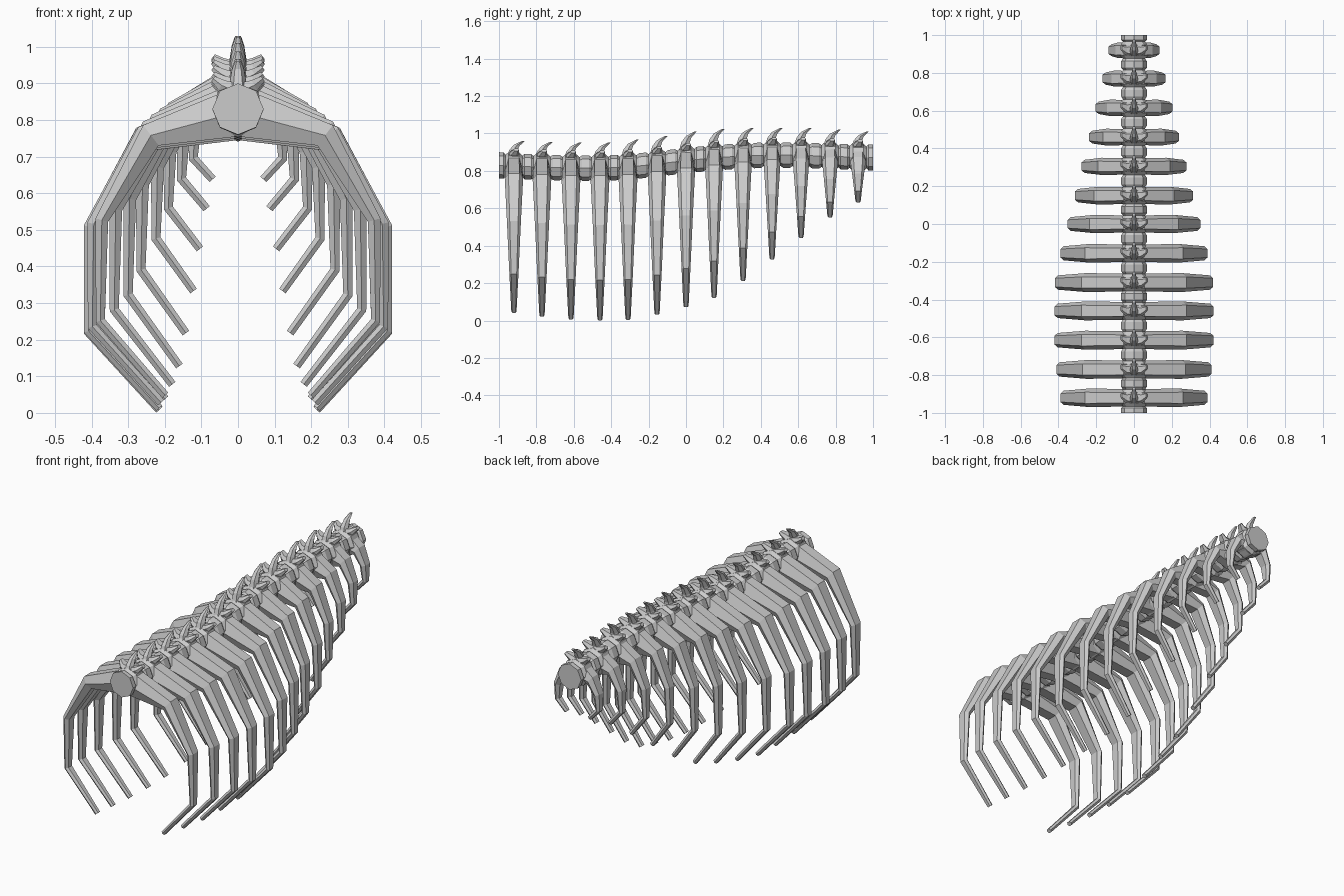
import bpy, bmesh, math
from mathutils import Vector

if "Cube" in bpy.data.objects:
    bpy.data.objects.remove(bpy.data.objects["Cube"])

# y, spine centre height, rib half width, rib tip height, spike tip height
STATIONS = [
    (-0.92, 0.825, 0.39, 0.04, 0.96), (-0.77, 0.82, 0.412, 0.02, 0.955),
    (-0.615, 0.815, 0.422, 0.005, 0.952), (-0.46, 0.815, 0.422, 0.0, 0.952),
    (-0.31, 0.82, 0.42, 0.003, 0.967), (-0.155, 0.837, 0.39, 0.03, 0.987),
    (0.0, 0.855, 0.352, 0.07, 1.01), (0.15, 0.87, 0.314, 0.12, 1.025),
    (0.305, 0.88, 0.279, 0.21, 1.03), (0.46, 0.885, 0.238, 0.325, 1.03),
    (0.615, 0.883, 0.204, 0.44, 1.03), (0.77, 0.878, 0.168, 0.55, 1.02),
    (0.92, 0.873, 0.136, 0.63, 1.01)]


def loft(name, strips):
    """Join each list of equal rings into a capped flat-shaded tube."""
    bm = bmesh.new()
    for rings in strips:
        vs = [[bm.verts.new(p) for p in r] for r in rings]
        n = len(vs[0])
        for a, b in zip(vs, vs[1:]):
            for i in range(n):
                j = (i + 1) % n
                bm.faces.new((a[i], a[j], b[j], b[i]))
        bm.faces.new(vs[0][::-1])
        bm.faces.new(vs[-1])
    bmesh.ops.recalc_face_normals(bm, faces=bm.faces[:])
    me = bpy.data.meshes.new(name)
    bm.to_mesh(me)
    bm.free()
    ob = bpy.data.objects.new(name, me)
    bpy.context.collection.objects.link(ob)
    return ob


def mirrored(rings):
    return [rings, [[Vector((-p.x, p.y, p.z)) for p in r] for r in rings]]


def limb(path, y):
    """Hexagonal rings along a path of (x, z, half width, half thickness, y shift)."""
    pts = [Vector((p[0], p[1])) for p in path]
    rings = []
    for i, (x, z, w, t, dy) in enumerate(path):
        d0 = (pts[i] - pts[max(i - 1, 0)]).normalized()
        d1 = (pts[min(i + 1, len(pts) - 1)] - pts[i]).normalized()
        d = (d0 + d1).normalized()
        n = Vector((-d.y, d.x))
        sec = [(-1, 0), (-.6, 1), (.6, 1), (1, 0), (.6, -1), (-.6, -1)]
        rings.append([Vector((x + n.x * t * b, y + dy + w * a, z + n.y * t * b)) for a, b in sec])
    return rings


# Spine: octagonal bodies, narrow necks and disc flanges
def height(y):
    pts = [(-1, 0.83)] + [s[:2] for s in STATIONS] + [(1, 0.872)]
    for (a, za), (b, zb) in zip(pts, pts[1:]):
        if y <= b + 1e-6:
            return za + (zb - za) * (y - a) / (b - a)
    return pts[-1][1]


prof = [(-1, 0.070), (-0.975, 0.070)]
for k, s in enumerate(STATIONS):
    prof += [(s[0] - 0.045, 0.058), (s[0] - 0.028, 0.074), (s[0] + 0.028, 0.074), (s[0] + 0.045, 0.058)]
    if k < len(STATIONS) - 1:
        m = (s[0] + STATIONS[k + 1][0]) / 2
        prof += [(m - 0.018, 0.068), (m + 0.018, 0.068)]
prof += [(0.975, 0.070), (1, 0.070)]
loft("spine", [[[Vector((r * math.sin(a * math.pi / 4), y, height(y) + r * math.cos(a * math.pi / 4)))
                 for a in range(8)] for y, r in prof]])

for k, (y, c, hw, tip, top) in enumerate(STATIONS, 1):
    s = hw / 0.42
    d = c - tip
    g = 0.75 + 0.25 * s
    # Rib pair: five stations from the spine to the tip
    path = [(0.025, c - 0.01, 0.047 * g, 0.063, 0),
            (0.61 * hw, c - 0.085 * d, 0.05 * g, 0.022 + 0.014 * s, 0),
            (hw - 0.018, c - 0.38 * d, 0.038 * g, 0.018, 0),
            (hw - 0.014, c - 0.73 * d, 0.025 * g, 0.013, 0),
            (0.51 * hw, tip + 0.008, 0.014, 0.011, 0)]
    loft(f"rib_pair_{k}", mirrored(limb(path, y)))

    # Transverse prongs beside the spike
    prong = [(0.0, c + 0.05, 0.034, 0.025, 0),
             (0.045, c + 0.07, 0.026, 0.016, 0),
             (0.068, c + 0.088, 0.014, 0.008, 0.012)]
    loft(f"side_prongs_{k}", mirrored(limb(prong, y)))

    # Backward-curving spike
    h = top - c
    spike = [(-0.012, 0.04, 0.03, 0.034), (-0.004, 0.6 * h, 0.022, 0.024),
             (0.014, 0.82 * h, 0.017, 0.017), (0.05, h, 0.008, 0.008)]
    loft(f"top_spike_{k}", [[[Vector((rx * math.cos(a * math.pi / 3), y + dy + ry * math.sin(a * math.pi / 3),
                                      c + dz - (0.25 * ry * math.sin(a * math.pi / 3) if dz > 0.04 and dz < h else 0)))
                              for a in range(6)] for dy, dz, rx, ry in spike]])
